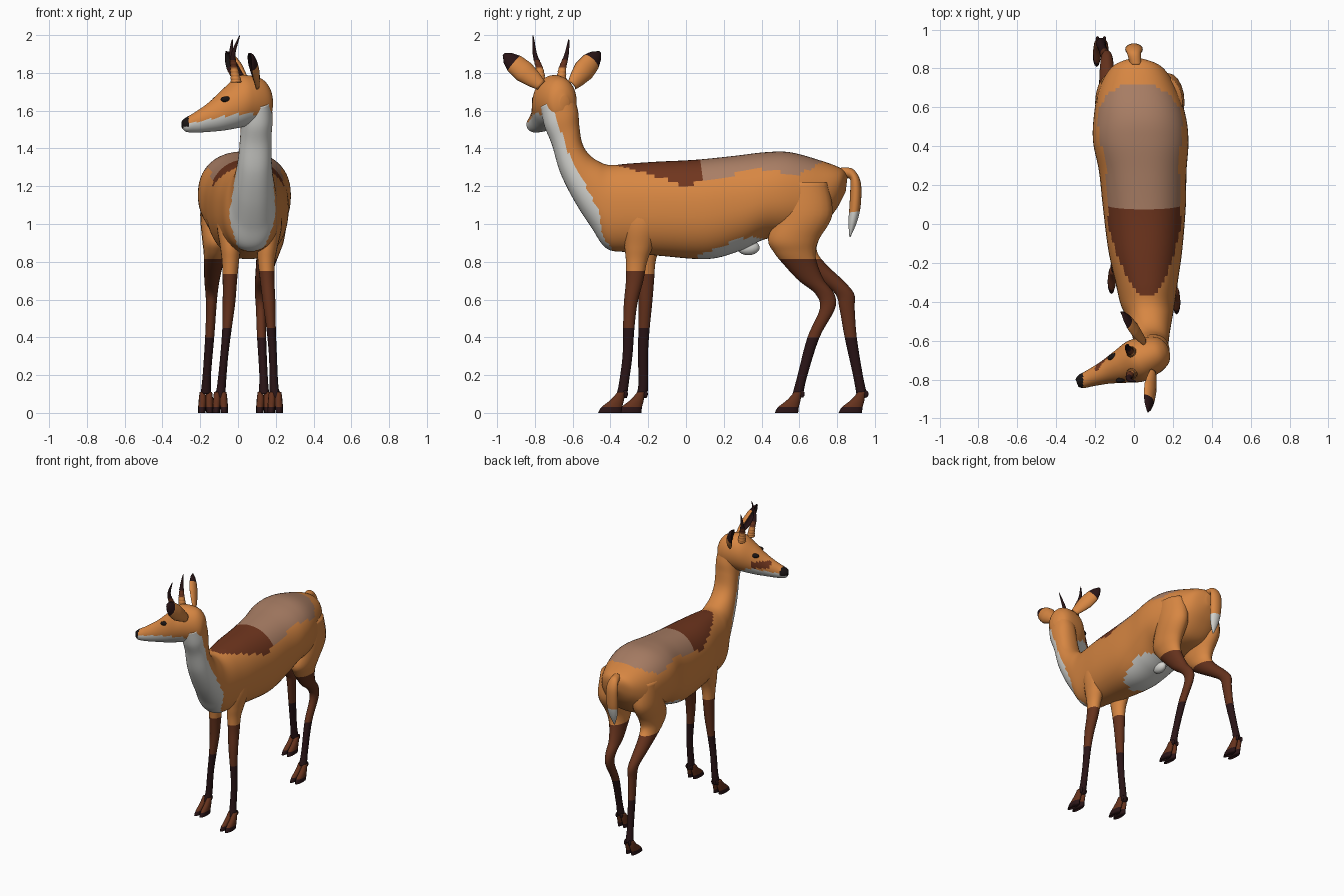
import bpy, bmesh, math
from mathutils import Vector, Matrix

cube = bpy.data.objects.get("Cube")
if cube:
    bpy.data.objects.remove(cube, do_unlink=True)


def material(name, rgb):
    m = bpy.data.materials.new(name)
    m.use_nodes = True
    m.diffuse_color = (*rgb, 1)
    bsdf = m.node_tree.nodes["Principled BSDF"]
    bsdf.inputs["Base Color"].default_value = (*rgb, 1)
    bsdf.inputs["Roughness"].default_value = 0.9
    return m


MATS = [material("tawny fur", (0.68, 0.24, 0.055)),
        material("white fur", (0.66, 0.66, 0.63)),
        material("saddle brown", (0.16, 0.036, 0.013)),
        material("pale saddle", (0.40, 0.21, 0.13)),
        material("leg brown", (0.13, 0.032, 0.012)),
        material("dark leg", (0.022, 0.007, 0.008)),
        material("black", (0.01, 0.007, 0.007))]
TAWNY, WHITE, SADDLE, PALE, BROWN, DARK, BLACK = range(7)


def table(points, t):
    """Linear interpolation in a list of (t, value) pairs."""
    if t <= points[0][0]:
        return points[0][1]
    for (a, va), (b, vb) in zip(points, points[1:]):
        if t <= b:
            return va + (vb - va) * (t - a) / (b - a)
    return points[-1][1]


def smooth_path(rows, steps):
    """Catmull-Rom interpolation of rows of numbers."""
    out = []
    for i in range(len(rows) - 1):
        quad = [Vector(rows[min(max(i + k, 0), len(rows) - 1)]) for k in (-1, 0, 1, 2)]
        p0, p1, p2, p3 = quad
        for s in range(steps):
            t = s / steps
            out.append(p1 + (p2 - p0) * (t / 2)
                       + (p0 * 2 - p1 * 5 + p2 * 4 - p3) * (t * t / 2)
                       + (p1 * 3 - p0 - p2 * 3 + p3) * (t ** 3 / 2))
    return out + [Vector(rows[-1])]


def finish(name, bm, rule, mats=MATS):
    bmesh.ops.recalc_face_normals(bm, faces=bm.faces)
    bm.normal_update()
    for f in bm.faces:
        f.smooth = True
        f.material_index = rule(f.calc_center_median(), f.normal)
    mesh = bpy.data.meshes.new(name)
    bm.to_mesh(mesh)
    bm.free()
    for m in mats:
        mesh.materials.append(m)
    ob = bpy.data.objects.new(name, mesh)
    bpy.context.collection.objects.link(ob)
    return ob


def loft(name, rows, rule, sides=20, steps=6, power=2, matrix=Matrix()):
    """Skin over rings given as (top y, top z, bottom y, bottom z, centre x, half width)."""
    bm = bmesh.new()
    rings = []
    for yt, zt, yb, zb, cx, hw in smooth_path(rows, steps):
        mid = Vector((cx, (yt + yb) / 2, (zt + zb) / 2))
        up = Vector((0, (yt - yb) / 2, (zt - zb) / 2))
        ring = []
        for k in range(sides):
            a = math.tau * k / sides
            c, s = (math.copysign(abs(v) ** (2 / power), v) for v in (math.cos(a), math.sin(a)))
            ring.append(bm.verts.new(matrix @ (mid + up * s + Vector((hw * c, 0, 0)))))
        rings.append(ring)
    for a, b in zip(rings, rings[1:]):
        for k in range(sides):
            j = (k + 1) % sides
            bm.faces.new((a[k], a[j], b[j], b[k]))
    bm.faces.new(rings[0])
    bm.faces.new(rings[-1])
    return finish(name, bm, rule)


def column(name, rows, rule, **kw):
    """Loft over level rings given as (x, y, z, x radius, y radius)."""
    return loft(name, [(y + ry, z, y - ry, z, x, rx) for x, y, z, rx, ry in rows], rule, **kw)


def ball(name, centre, size, colour, matrix=Matrix()):
    bm = bmesh.new()
    bmesh.ops.create_uvsphere(bm, u_segments=16, v_segments=10, radius=1,
                              matrix=matrix @ Matrix.LocRotScale(Vector(centre), None, Vector(size)))
    return finish(name, bm, lambda c, n: colour)


# Torso and neck in one skin, from the rump to the throat
saddle_edge = [(-.4, 1.32), (-.2, 1.265), (0, 1.2), (.08, 1.23), (.4, 1.29), (.6, 1.26), (.74, 1.34)]
throat_edge = [(.85, -.38), (.93, -.44), (1.07, -.46), (1.2, -.53), (1.32, -.6), (1.4, -.63), (1.6, -.7)]
belly_edge = [(.03, .8), (.06, .83), (.2, .89), (.35, .94), (.42, .91)]


def body_colour(c, n):
    if c.y < table(throat_edge, c.z):
        return WHITE
    if -.4 < c.y < .74 and c.z > table(saddle_edge, c.y):
        return SADDLE if c.y < .08 else PALE
    if .03 < c.y < .42 and c.z < table(belly_edge, c.y):
        return WHITE
    return TAWNY


loft("body", [
    (.855, 1.25, .845, 1.17, .01, .03), (.82, 1.295, .79, 1.07, .015, .13),
    (.7, 1.34, .69, .96, .02, .2), (.55, 1.38, .55, .93, .03, .237),
    (.42, 1.38, .42, .92, .035, .245), (.25, 1.36, .29, .86, .045, .225),
    (.05, 1.34, .12, .815, .053, .213), (-.15, 1.33, -.12, .83, .058, .19),
    (-.3, 1.32, -.3, .85, .065, .16), (-.4, 1.312, -.42, .87, .07, .14),
    (-.46, 1.33, -.5, .98, .08, .118), (-.515, 1.37, -.59, 1.12, .085, .1),
    (-.55, 1.43, -.665, 1.27, .09, .088), (-.565, 1.52, -.71, 1.42, .095, .083),
    (-.572, 1.6, -.75, 1.52, .1, .083), (-.6, 1.7, -.77, 1.62, .1, .075)],
    body_colour, sides=56, steps=8, power=2.25)
ball("belly_tuft", (.04, .33, .875), (.035, .06, .04), WHITE)

# Head, turned to its right
TURN = Matrix.Translation((.13, -.66, 0)) @ Matrix.Rotation(math.radians(-69.5), 4, "Z")


def head_colour(c, n):
    if c.x < -.262 and c.z > 1.515:
        return BLACK
    if c.z < table([(-.29, 1.525), (-.1, 1.565), (0, 1.583)], c.x) and c.y < -.64:
        return WHITE
    if n.y > .3 and -.2 < c.x < -.1 and 1.57 < c.z < 1.62:
        return SADDLE
    return TAWNY


head_rows = [(-.05, 1.68, 1.6, .025), (-.03, 1.73, 1.55, .065), (.01, 1.77, 1.53, .09),
             (.08, 1.787, 1.52, .108), (.14, 1.78, 1.508, .11), (.22, 1.715, 1.495, .085),
             (.3, 1.645, 1.488, .06), (.38, 1.592, 1.484, .044), (.43, 1.565, 1.488, .036),
             (.452, 1.548, 1.505, .02)]
loft("head", [(-s, zt, -s, zb, 0, hw) for s, zt, zb, hw in head_rows],
     head_colour, sides=40, steps=8, matrix=TURN)
for side, word in ((1, "left"), (-1, "right")):
    ball(word + "_eye", (side * .062, -.23, 1.66), (.016, .03, .016), BLACK, TURN)


# Cupped ears with dark tips and dark insides
def ear(name, base, tip):
    base, tip = Vector(base), Vector(tip)
    axis = tip - base
    back = Vector((.93, .35, 0))
    back = (back - axis * (back.dot(axis) / axis.length_squared)).normalized()
    across = axis.normalized().cross(back)
    widths = [(0, .03), (.2, .046), (.45, .06), (.7, .055), (.88, .036), (1, .008)]
    bm = bmesh.new()
    grid = []
    for i in range(19):
        t = i / 18
        w = table(widths, t)
        angles = [math.pi * (j / 12 - .5) for j in range(13)]
        grid.append([bm.verts.new(base + axis * t + across * w * math.sin(a)
                                  + back * w * .75 * (math.cos(a) - .4)) for a in angles])
    for a, b in zip(grid, grid[1:]):
        for j in range(12):
            bm.faces.new((a[j], a[j + 1], b[j + 1], b[j]))
    ob = finish(name, bm, lambda c, n: int((c - base).dot(axis) > .7 * axis.length_squared),
                [MATS[TAWNY], MATS[DARK], MATS[BLACK]])
    # Turn the outer skin toward the back of the head
    if sum(p.normal.dot(back) for p in ob.data.polygons) < 0:
        ob.data.flip_normals()
    shell = ob.modifiers.new("thickness", "SOLIDIFY")
    shell.thickness = .008
    shell.material_offset = 1
    return ob


ear("left_ear", (.1, -.765, 1.735), (.07, -.965, 1.9))
ear("right_ear", (.05, -.6, 1.735), (-.065, -.455, 1.91))

# Ringed horns
for word, path in (("left", [(-.01, -.77, 1.75), (-.02, -.775, 1.82), (-.025, -.8, 1.9), (.01, -.81, 2)]),
                   ("right", [(-.01, -.66, 1.75), (-.02, -.655, 1.82), (-.035, -.632, 1.9), (-.03, -.62, 1.98)])):
    rows = []
    for i, p in enumerate(smooth_path(path, 8)):
        r = .026 * (1 - i / 24) ** .8 + .001
        rows.append((*p, *[r * (1.12 if i % 2 and i < 14 else 1)] * 2))
    column(word + "_horn", rows, lambda c, n: TAWNY if c.z < 1.83 else BROWN if c.z < 1.87 else DARK,
           sides=14, steps=2)


# Legs: shared thickness along the limb, one path each, two hooves below
def leg(name, zs, radii, path, brown_top, dark_top):
    def colour(c, n):
        return TAWNY if c.z > brown_top else BROWN if c.z > dark_top else DARK
    column(name, [(x, y, z, *r) for z, r, (x, y) in zip(zs, radii, path)], colour)
    x, y = path[-1]
    for side, word in ((-1, "inner"), (1, "outer")):
        hx = x + side * .018
        column(f"{name}_{word}_hoof",
               [(hx, y, .11, .015, .02), (hx, y - .02, .07, .02, .035),
                (hx + side * .002, y - .05, .03, .021, .055), (hx + side * .004, y - .06, 0, .02, .062)],
               lambda c, n: BROWN if c.z > .03 else DARK, sides=12, steps=4)
        ball(f"{name}_{word}_dewclaw", (hx, y + .022, .1), (.009, .014, .02), DARK)


front_z = (1.15, 1, .88, .8, .7, .58, .45, .3, .15, .08)
front_r = [(.07, .11), (.068, .1), (.055, .075), (.045, .056), (.038, .046),
           (.033, .036), (.025, .03), (.021, .026), (.023, .026), (.028, .03)]
leg("front_left_leg", front_z, front_r,
    [(.15, -.21), (.165, -.23), (.155, -.25), (.15, -.262), (.155, -.272),
     (.165, -.293), (.175, -.303), (.185, -.31), (.19, -.33), (.197, -.343)], .75, .46)
leg("front_right_leg", front_z, front_r,
    [(-.03, -.17), (-.045, -.18), (-.04, -.21), (-.04, -.217), (-.043, -.215),
     (-.048, -.215), (-.058, -.222), (-.073, -.228), (-.087, -.226), (-.094, -.238)], .73, .46)

hind_z = (1.22, 1.05, .92, .85, .78, .7, .63, .55, .4, .2, .1)
hind_r = [(.08, .13), (.085, .15), (.075, .135), (.062, .11), (.05, .088),
          (.04, .068), (.032, .05), (.027, .04), (.024, .032), (.022, .026), (.028, .028)]
leg("hind_left_leg", hind_z, hind_r,
    [(.17, .62), (.175, .625), (.17, .57), (.16, .575), (.145, .61), (.13, .665),
     (.122, .735), (.122, .748), (.125, .675), (.135, .617), (.137, .592)], .81, .4)
leg("hind_right_leg", hind_z, hind_r,
    [(-.11, .62), (-.115, .625), (-.115, .57), (-.12, .585), (-.13, .66), (-.138, .765),
     (-.14, .84), (-.142, .853), (-.15, .872), (-.165, .91), (-.17, .93)], .81, .4)

# Tail with a white tip
loft("tail", [(.82, 1.3, .82, 1.24, .01, .03), (.885, 1.29, .865, 1.24, 0, .035),
              (.925, 1.22, .87, 1.2, 0, .045), (.925, 1.1, .865, 1.09, 0, .043),
              (.905, 1.01, .86, 1.01, 0, .032), (.87, .93, .865, .93, 0, .004)],
     lambda c, n: WHITE if c.z < 1.06 else TAWNY)
